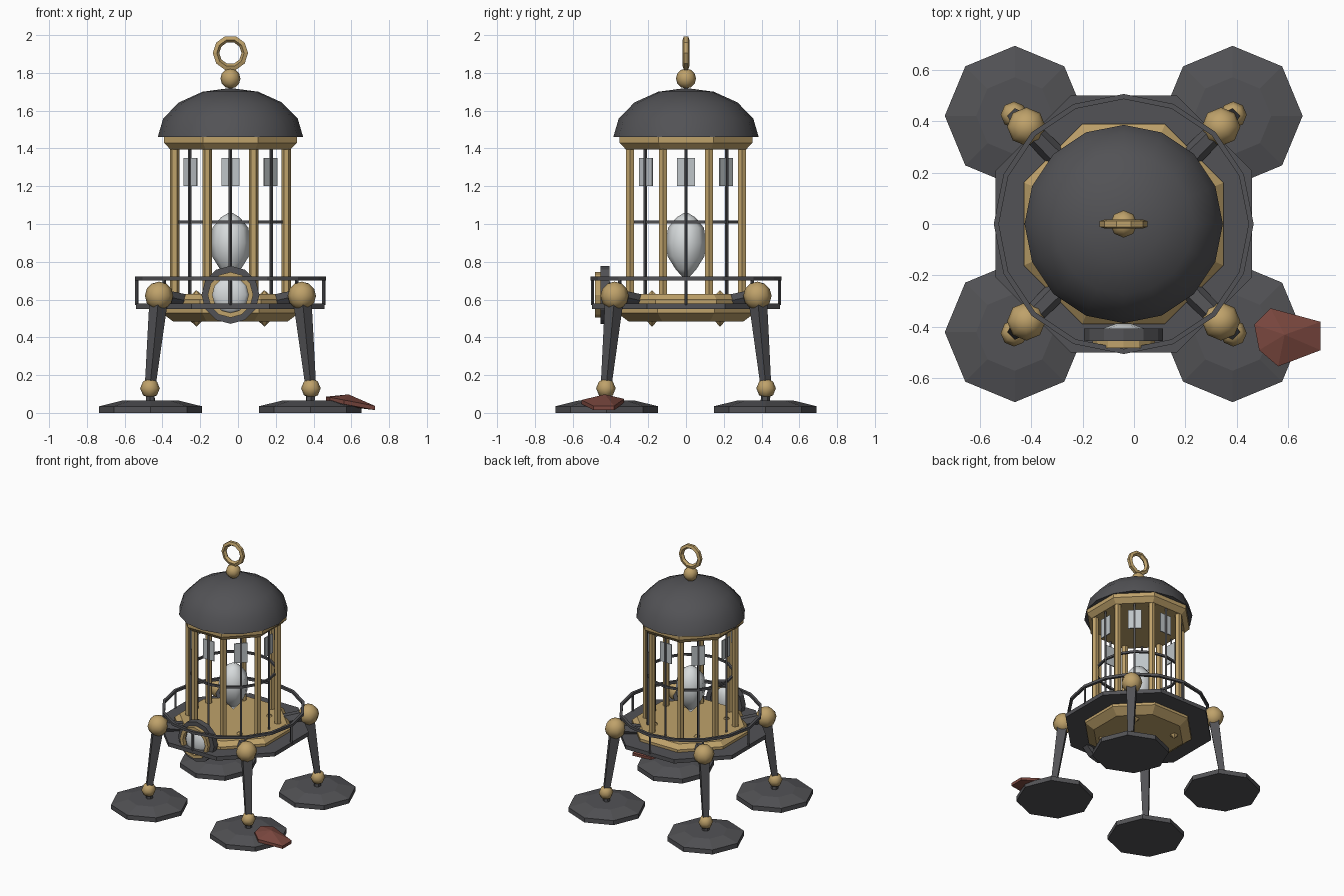
import bpy, bmesh, math
from mathutils import Vector, Matrix

if "Cube" in bpy.data.objects:
    bpy.data.objects.remove(bpy.data.objects["Cube"])

CX = -0.04  # axis of the lantern
OCT = math.pi / 8


def material(name, rgb):
    m = bpy.data.materials.new(name)
    m.diffuse_color = (*rgb, 1)
    m.use_nodes = True
    m.node_tree.nodes["Principled BSDF"].inputs["Base Color"].default_value = m.diffuse_color
    return m


DARK = material("dark iron", (0.085, 0.085, 0.092))
BRASS = material("brass", (0.52, 0.36, 0.145))
PEARL = material("pale pearl", (0.68, 0.71, 0.72))
GLASS = material("pane glass", (0.52, 0.56, 0.58))
RED = material("dull red", (0.2, 0.065, 0.05))


def finish(name, bm, mat, smooth=False):
    bmesh.ops.recalc_face_normals(bm, faces=bm.faces)
    me = bpy.data.meshes.new(name)
    bm.to_mesh(bm and me)
    bm.free()
    me.materials.append(mat)
    for p in me.polygons:
        p.use_smooth = smooth
    ob = bpy.data.objects.new(name, me)
    bpy.context.collection.objects.link(ob)
    return ob


def lathe(name, profile, mat, sides=8, start=0.0, at=(CX, 0, 0), smooth=False, rot=None):
    """Turn a (radius, height) profile about z, closing both ends."""
    bm = bmesh.new()
    rings = []
    for r, z in profile:
        n = 1 if r == 0 else sides
        rings.append([bm.verts.new((r * math.cos(start + 2 * math.pi * i / sides),
                                    r * math.sin(start + 2 * math.pi * i / sides), z))
                      for i in range(n)])
    for a, b in zip(rings, rings[1:]):
        for i in range(sides):
            j = (i + 1) % sides
            quad = [a[i % len(a)], a[j % len(a)], b[j % len(b)], b[i % len(b)]]
            bm.faces.new(list(dict.fromkeys(quad)))
    for end in (rings[0], rings[-1]):
        if len(end) > 2:
            bm.faces.new(end)
    if rot:
        bm.transform(rot)
    bm.transform(Matrix.Translation(at))
    return finish(name, bm, mat, smooth)


def ball(name, at, r, mat, sides=8, rings=6, stretch=1.0):
    prof = [(0 if k in (0, rings) else r * math.sin(math.pi * k / rings),
             -r * stretch * math.cos(math.pi * k / rings)) for k in range(rings + 1)]
    return lathe(name, prof, mat, sides, 0, at, True)


def rod(name, a, b, r1, r2, mat, sides=6, start=0.0):
    a, b = Vector(a), Vector(b)
    d = b - a
    rot = d.to_track_quat('Z', 'Y').to_matrix().to_4x4()
    return lathe(name, [(r1, 0), (r2, d.length)], mat, sides, start, a, False, rot)


def hoop(name, at, major, minor, mat, n=16, m=4, upright=False, squash=1.0):
    bm = bmesh.new()
    grid = []
    for i in range(n):
        t = 2 * math.pi * i / n
        row = []
        for k in range(m):
            p = 2 * math.pi * (k + 0.5) / m
            r, h = major + minor * math.cos(p), minor * math.sin(p) * squash
            x, y = r * math.cos(t), r * math.sin(t)
            row.append(bm.verts.new((x, h, y) if upright else (x, y, h)))
        grid.append(row)
    for i in range(n):
        for k in range(m):
            i2, k2 = (i + 1) % n, (k + 1) % m
            bm.faces.new((grid[i][k], grid[i2][k], grid[i2][k2], grid[i][k2]))
    bm.transform(Matrix.Translation(at))
    return finish(name, bm, mat)


def polar(r, ang, z):
    return (CX + r * math.cos(ang), r * math.sin(ang), z)


# Deck, floor and tapered belly, all octagons with a flat side forward
lathe("deck", [(0.54, 0.55), (0.54, 0.58)], DARK, 8, OCT)
lathe("cabin_floor", [(0.42, 0.58), (0.42, 0.60), (0.385, 0.63)], BRASS, 8, OCT)
lathe("belly", [(0.33, 0.485), (0.395, 0.53), (0.395, 0.55)], BRASS, 8, OCT)

# Cage: brass columns, thin bars, middle hoop and hanging panes
for i in range(8):
    a = i * math.pi / 4
    rod("column", polar(0.32, a + OCT, 0.6), polar(0.32, a + OCT, 1.41), 0.025, 0.025, BRASS, 6)
    rod("cage_bar", polar(0.305, a, 0.6), polar(0.305, a, 1.41), 0.009, 0.009, DARK, 4)
    bm = bmesh.new()
    bmesh.ops.create_cube(bm, size=1)
    bm.transform(Matrix.Translation(polar(0.3, a, 1.275)) @ Matrix.Rotation(a, 4, 'Z')
                 @ Matrix.Diagonal((0.008, 0.096, 0.15, 1)))
    finish("hanging_pane", bm, GLASS)
    rod("rail_post", polar(0.495, a, 0.57), polar(0.495, a, 0.715), 0.009, 0.009, DARK, 4)
hoop("cage_hoop", (CX, 0, 1.01), 0.3, 0.011, DARK, 16)
hoop("guard_rail", (CX, 0, 0.712), 0.495, 0.014, DARK, 16)

# Lamp egg in the cage
lathe("lamp_egg", [(0, 0.70), (0.055, 0.76), (0.098, 0.83), (0.106, 0.90), (0.095, 0.98),
                   (0.05, 1.035), (0, 1.065)], PEARL, 8, 0, smooth=True)

# Roof collar, dome and top ring
lathe("roof_collar", [(0.345, 1.395), (0.38, 1.43), (0.38, 1.462)], BRASS, 8, OCT)
dome = [(0.385 * math.cos(k * OCT), 1.46 + 0.26 * math.sin(k * OCT)) for k in range(4)]
dome_ob = lathe("dome_roof", dome + [(0, 1.72)], DARK, 16, 0, smooth=True)
for p in dome_ob.data.polygons:
    if p.normal.z < -0.9:
        p.use_smooth = False
ball("finial_ball", (CX, 0, 1.77), 0.053, BRASS)
hoop("lifting_ring", (CX, 0, 1.905), 0.078, 0.019, BRASS, 10, 5, True)

# Four legs with hip balls, ankles and round feet
for sx in (-1, 1):
    for sy in (-1, 1):
        hip = (CX + sx * 0.378, sy * 0.378, 0.62)
        ankle = (CX + sx * 0.426, sy * 0.424, 0.13)
        rod("leg_beam", (CX + sx * 0.21, sy * 0.21, 0.58), hip, 0.045, 0.04, DARK, 6)
        ball("hip_joint", hip, 0.075, BRASS)
        rod("leg", hip, ankle, 0.05, 0.028, DARK, 4, math.pi / 4)
        ball("ankle_joint", ankle, 0.052, BRASS, 8, 4)
        foot = (CX + sx * 0.423, sy * 0.42, 0)
        lathe("foot", [(0.272, 0), (0.272, 0.035), (0.15, 0.065)], DARK, 8, 0, foot)
        rod("ankle_pin", (foot[0], foot[1], 0.06), ankle, 0.025, 0.025, DARK, 6)
        # Bolts through the floor
        for z, tip in ((0.50, 0.455), (0.61, 0.65)):
            lathe("floor_bolt", [(0.045, z), (0, tip)], BRASS, 6, 0,
                  (CX + sx * 0.18, sy * 0.18, 0))

# Porthole standing at the front of the deck
hoop("porthole_frame", (CX, -0.43, 0.625), 0.135, 0.026, DARK, 12, 4, True, 1.3)
hoop("porthole_trim", (CX, -0.465, 0.625), 0.108, 0.018, BRASS, 12, 4, True, 1.3)
lens = ball("porthole_lens", (0, 0, 0), 0.1, PEARL, 10, 6)
lens.location = (CX, -0.435, 0.625)
lens.scale = (1, 0.5, 1)

# Red scrap lying over one foot
bm = bmesh.new()
outline = [(0.467, -0.39), (0.53, -0.327), (0.725, -0.38), (0.725, -0.49), (0.56, -0.553), (0.486, -0.49)]
for x, y in outline:
    z = 0.068 - 0.19 * (x - 0.467)
    for dz in (-0.004, 0.018):
        bm.verts.new((x, y, z + dz))
bm.verts.new((0.585, -0.43, 0.098))
bm.verts.new((0.6, -0.45, 0.03))
bmesh.ops.convex_hull(bm, input=bm.verts)
finish("red_scrap", bm, RED)
